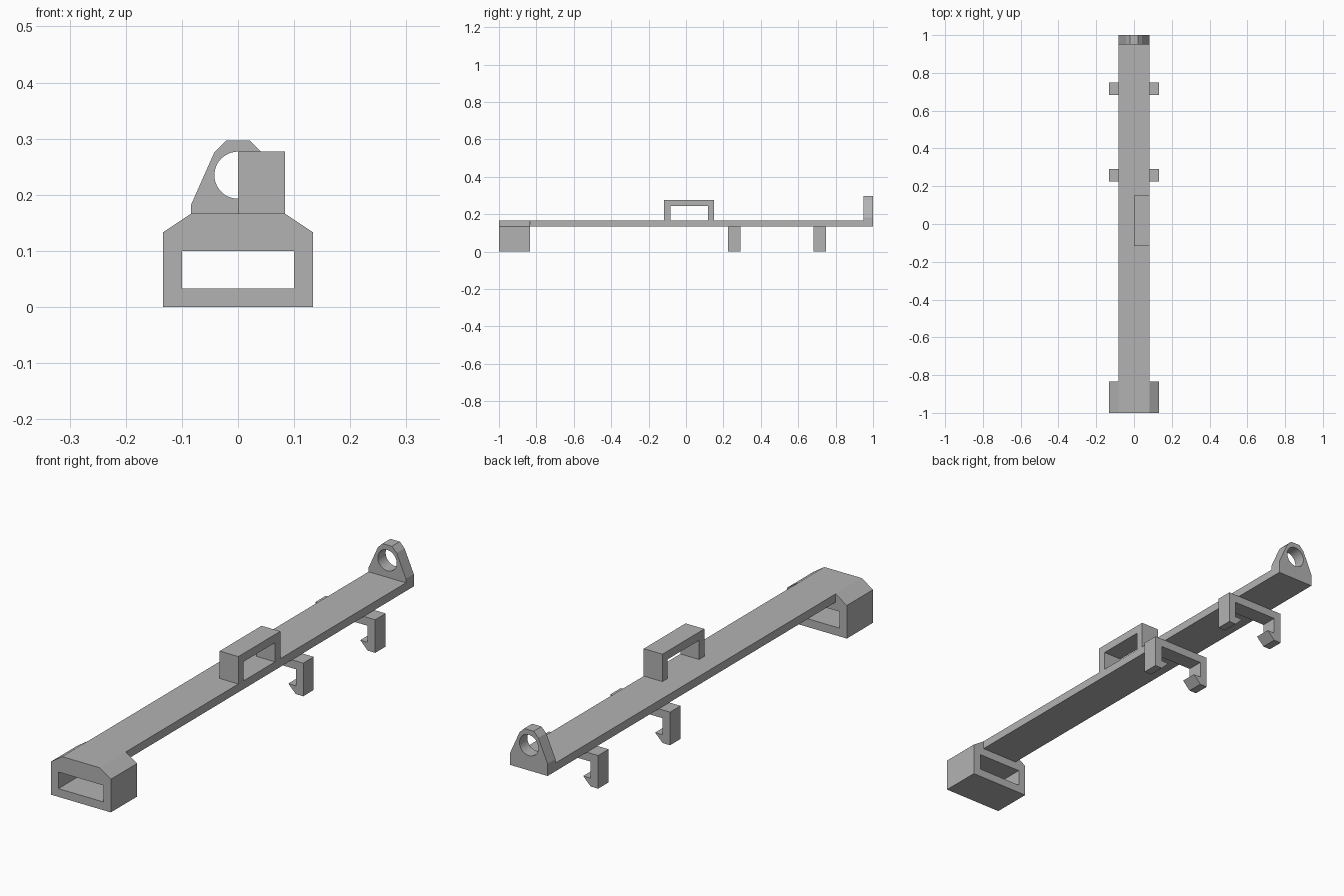
import bpy, bmesh
from math import sin, cos, tau

cube = bpy.data.objects.get("Cube")
if cube:
    bpy.data.objects.remove(cube, do_unlink=True)

GREY = 0.45
mat = bpy.data.materials.new("plain grey")
mat.use_nodes = True
mat.diffuse_color = (GREY, GREY, GREY, 1)
mat.node_tree.nodes["Principled BSDF"].inputs["Base Color"].default_value = (GREY, GREY, GREY, 1)

T = 1 / 30                      # wall thickness
BAR, WIDE = 2.5 * T, 4 * T      # half widths of the bar and the sleeve
TOP, UNDER = 5 * T, 4 * T       # heights of the bar's top and underside


def extrude(name, loops, start, end, axis="y"):
    """Extrude an outline, with optional holes, along x or y."""
    def place(u, z, d):
        return (u, d, z) if axis == "y" else (d, u, z)

    bm = bmesh.new()
    edges = []
    for loop in loops:
        verts = [bm.verts.new(place(u, z, start)) for u, z in loop]
        edges += [bm.edges.new((v, verts[i - 1])) for i, v in enumerate(verts)]
    bmesh.ops.triangle_fill(bm, edges=edges, use_beauty=True)
    ext = bmesh.ops.extrude_face_region(bm, geom=bm.faces[:], use_keep_orig=True)
    for v in ext["geom"]:
        if isinstance(v, bmesh.types.BMVert):
            v.co["xy".index(axis)] = end
    bmesh.ops.recalc_face_normals(bm, faces=bm.faces[:])
    bmesh.ops.dissolve_limit(bm, angle_limit=0.01, verts=bm.verts[:], edges=bm.edges[:])
    mesh = bpy.data.meshes.new(name)
    bm.to_mesh(mesh)
    bm.free()
    mesh.materials.append(mat)
    obj = bpy.data.objects.new(name, mesh)
    bpy.context.collection.objects.link(obj)
    return obj


def mirrored(half):
    """Close a right-hand half outline with its left-hand copy."""
    return half + [(-x, z) for x, z in reversed(half)]


# Long flat bar, meeting the sleeve at the front
extrude("bar", [mirrored([(BAR, UNDER), (BAR, TOP)])], -1 + 5 * T, 1)

# Rectangular sleeve with chamfered shoulders
extrude("sleeve", [mirrored([(WIDE, 0), (WIDE, UNDER), (BAR, TOP)]),
                   mirrored([(3 * T, T), (3 * T, 3 * T)])], -1, -1 + 5 * T)

# Eyelet at the back end
ring = [(0.042 * cos(tau * i / 48), 0.235 + 0.042 * sin(tau * i / 48)) for i in range(48)]
lug = extrude("eyelet", [mirrored([(BAR, TOP), (BAR, 0.183), (0.042, 0.276), (0.021, 0.297)]), ring],
              0.95, 1)
for face in lug.data.polygons:
    c = face.center
    face.use_smooth = abs(face.normal.y) < 0.1 and c.x ** 2 + (c.z - 0.235) ** 2 < 0.0018

# Square handle on the left half of the bar
y0, y1, high = -3.5 * T, 4.5 * T, 0.277
extrude("handle", [[(y0, TOP), (y0, high), (y1, high), (y1, TOP),
                    (y1 - T, TOP), (y1 - T, high - T), (y0 + T, high - T), (y0 + T, TOP)]],
        0, BAR, "x")

# Two clips under the bar, with inward barbs
clip = mirrored([(WIDE, UNDER), (WIDE, 0), (3 * T, 0), (2 * T, T), (3 * T, T), (3 * T, 3 * T)])
for name, y in (("middle_clip", 0.225), ("rear_clip", 0.683)):
    extrude(name, [clip], y, y + 2 * T)
